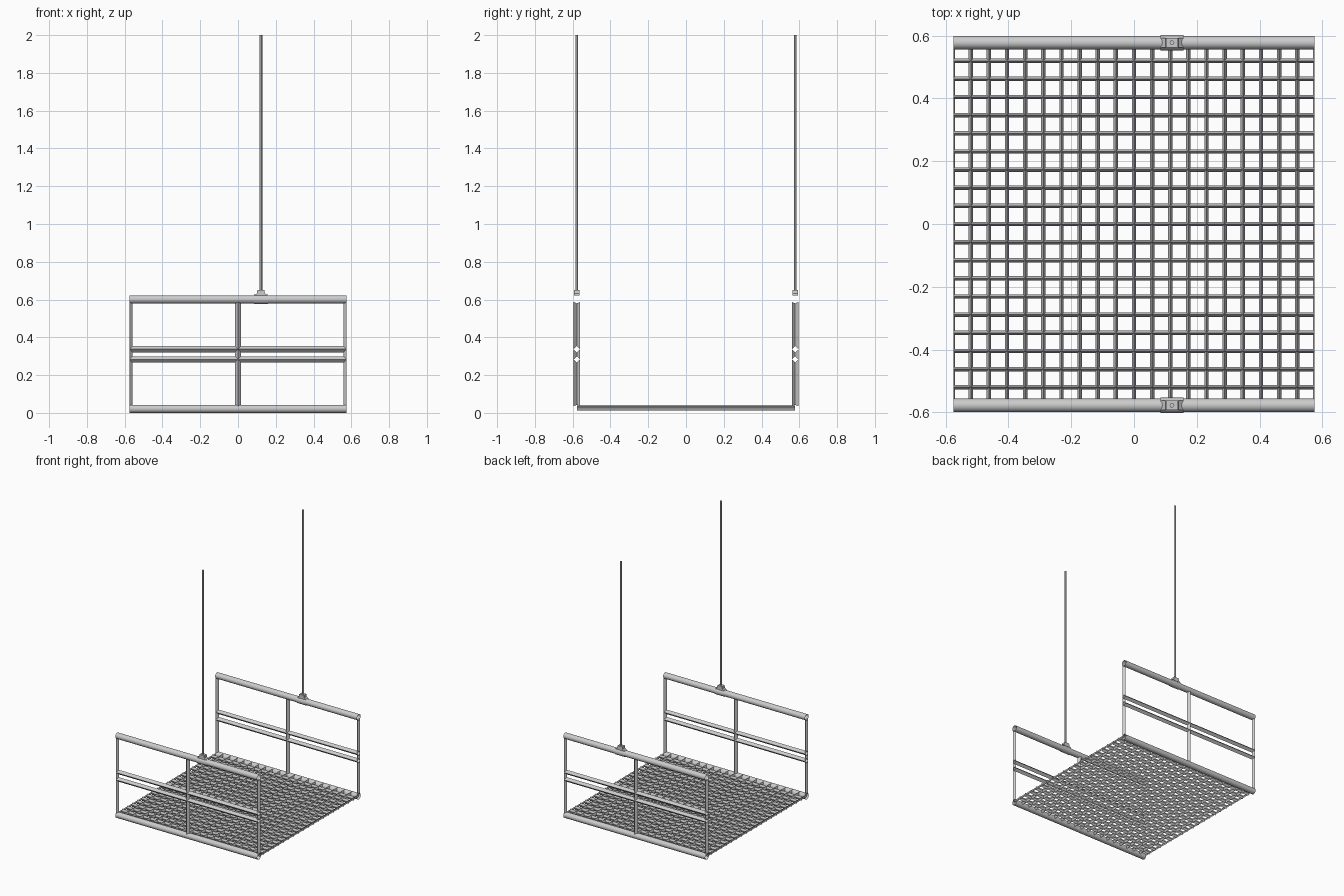
import bpy, bmesh
from math import pi, cos, sin, sqrt

if "Cube" in bpy.data.objects:
    bpy.data.objects.remove(bpy.data.objects["Cube"])

HX, HY = 0.575, 0.578      # half length, rail centre line
R, r = 0.0215, 0.0165      # rail and post radii
GW, GH, GZ = 0.007, 0.015, 0.028   # grating bar half width, half height, level
Z_LOW, Z_TOP, Z_MID = 0.0215, 0.601, (0.283, 0.337)
STEP = HY / 10
CX = 0.121                 # rod position


def finish(name, bm, smooth=False):
    bmesh.ops.remove_doubles(bm, verts=bm.verts, dist=1e-5)
    bmesh.ops.recalc_face_normals(bm, faces=bm.faces)
    me = bpy.data.meshes.new(name)
    bm.to_mesh(me)
    bm.free()
    ob = bpy.data.objects.new(name, me)
    bpy.context.collection.objects.link(ob)
    if smooth:
        bpy.context.view_layer.objects.active = ob
        ob.select_set(True)
        bpy.ops.object.shade_smooth_by_angle(angle=pi / 5)
        ob.select_set(False)
    return ob


def loft(bm, rings, closed=True, caps=False):
    vs = [[bm.verts.new(p) for p in ring] for ring in rings]
    n = len(vs[0])
    for a, b in zip(vs, vs[1:]):
        for i in range(n if closed else n - 1):
            j = (i + 1) % n
            bm.faces.new((a[i], a[j], b[j], b[i]))
    if caps:
        bm.faces.new(vs[0][::-1])
        bm.faces.new(vs[-1])


def circle(n, ra, rb=None):
    rb = rb or ra
    return [(ra * cos(2 * pi * i / n), rb * sin(2 * pi * i / n)) for i in range(n)]


def x_tube(bm, x0, x1, y, z, n, ra, rb=None):
    loft(bm, [[(x, y + a, z + b) for a, b in circle(n, ra, rb)] for x in (x0, x1)])


def diamond(w, h, side):
    # full diamond at side 0, open half profile at the two ends
    if side:
        return [(0, -h), (-side * w, 0), (0, h)]
    return [(0, -h), (w, 0), (0, h), (-w, 0)]


for s, label in ((-1, "front"), (1, "back")):
    y = s * HY
    # round open-ended rails
    for name, z in (("bottom", Z_LOW), ("top", Z_TOP)):
        bm = bmesh.new()
        x_tube(bm, -HX, HX, y, z, 16, R)
        finish(f"{label}_{name}_rail", bm, True)

    # paired square middle bars
    bm = bmesh.new()
    for z in Z_MID:
        x_tube(bm, -HX, HX, y, z, 4, r)
    finish(f"{label}_middle_bars", bm)

    # square posts, mitred onto the bars, halved at the ends
    k = sqrt(R * R - r * r)
    spans = [(Z_LOW, Z_MID[0], R, k, r, 0), (Z_MID[0], Z_MID[1], r, 0, r, 0),
             (Z_MID[1], Z_TOP, r, 0, R, k)]
    bm = bmesh.new()
    for side in (-1, 0, 1):
        prof = diamond(r, r, side)
        for z0, z1, c0, e0, c1, e1 in spans:
            low = [(side * HX + a, y + b, z0 + (e0 if b else c0)) for a, b in prof]
            high = [(side * HX + a, y + b, z1 - (e1 if b else c1)) for a, b in prof]
            loft(bm, [low, high], closed=side == 0)
    finish(f"{label}_posts", bm)

    # clamp sleeve with tapered socket
    bm = bmesh.new()
    x_tube(bm, CX - 0.037, CX + 0.037, y, Z_TOP, 16, 0.0245)
    finish(f"{label}_clamp", bm, True)
    bm = bmesh.new()
    loft(bm, [[(CX + a * w, y + b * 0.015, z) for a, b in
               ((-1, -1), (1, -1), (1, 1), (-1, 1))]
              for w, z in ((0.036, 0.621), (0.021, 0.633), (0.019, 0.65))])
    bm.verts.ensure_lookup_table()
    bm.faces.new(bm.verts[-4:])
    finish(f"{label}_socket", bm)

    # hanging rod
    bm = bmesh.new()
    loft(bm, [[(CX + a, y + b, z) for a, b in circle(6, 0.0075)] for z in (0.64, 2.0)],
         caps=True)
    finish(f"{label}_hanging_rod", bm)

# floor grating: tall diamond bars both ways, edge bars trimmed by the ends
bm = bmesh.new()
for i in range(-10, 11):
    side = (i == 10) - (i == -10)
    x = side * HX if side else i * STEP
    prof = diamond(0.004, GH * 0.57, side) if side else diamond(GW, GH, 0)
    loft(bm, [[(x + a, y, GZ + b) for a, b in prof] for y in (-HY, HY)], closed=side == 0)
finish("floor_cross_bars", bm)
bm = bmesh.new()
for i in range(-9, 10):
    x_tube(bm, -HX, HX, i * STEP, GZ, 4, GW, GH)
finish("floor_long_bars", bm)
